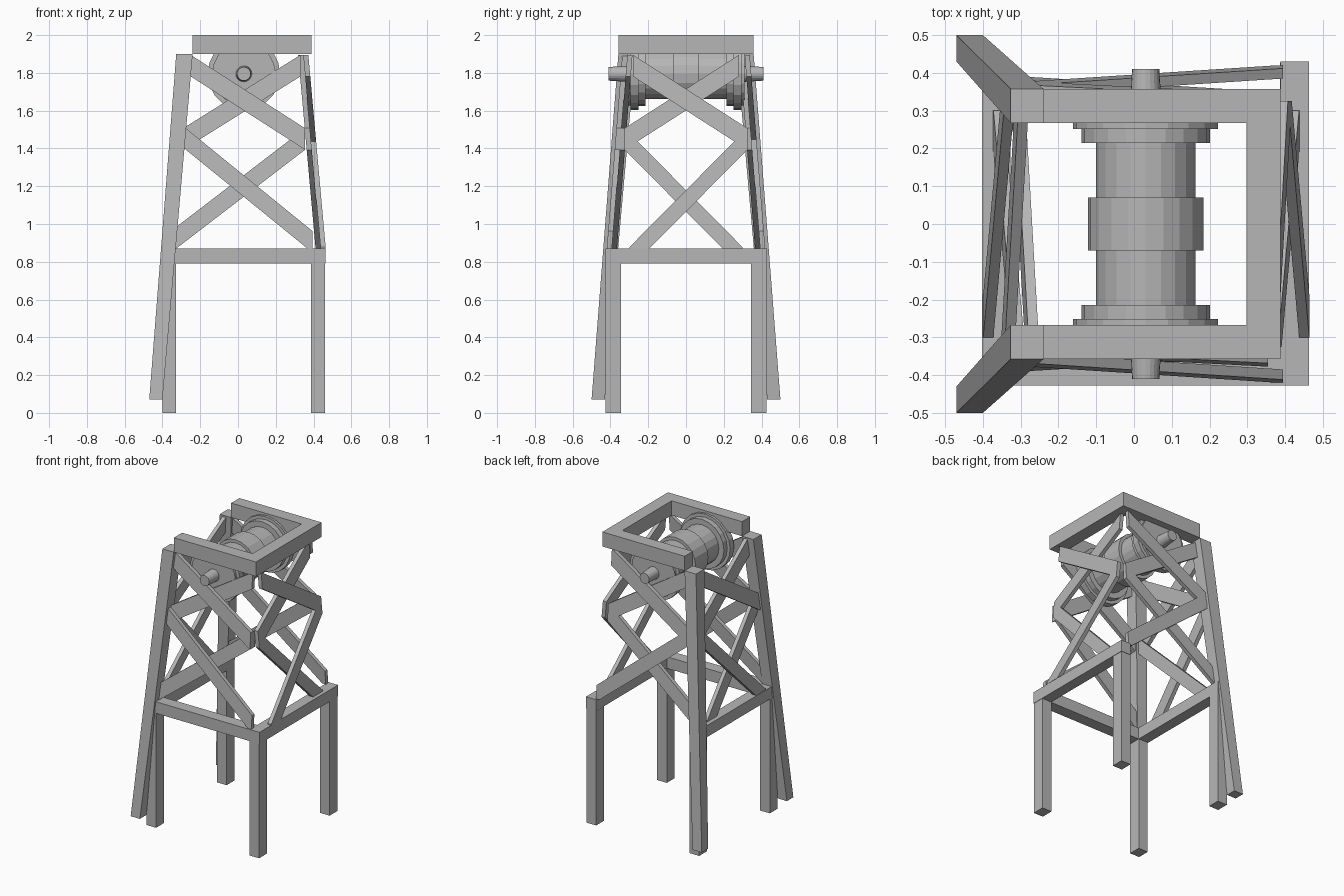
import bpy, bmesh, math
from mathutils import Vector

if "Cube" in bpy.data.objects:
    bpy.data.objects.remove(bpy.data.objects["Cube"])

grey = bpy.data.materials.new("plain_grey")
grey.diffuse_color = (0.47, 0.47, 0.47, 1)
grey.use_nodes = True
grey.node_tree.nodes["Principled BSDF"].inputs["Base Color"].default_value = grey.diffuse_color


def finish(bm, name):
    bmesh.ops.recalc_face_normals(bm, faces=bm.faces)
    me = bpy.data.meshes.new(name)
    bm.to_mesh(me)
    bm.free()
    me.materials.append(grey)
    ob = bpy.data.objects.new(name, me)
    bpy.context.collection.objects.link(ob)
    return ob


def loft(name, lower, upper, zmin=None, zmax=None):
    """Solid between two rings of four points, optionally trimmed in height."""
    bm = bmesh.new()
    a = [bm.verts.new(p) for p in lower]
    b = [bm.verts.new(p) for p in upper]
    bm.faces.new(a)
    bm.faces.new(b)
    for i in range(4):
        j = (i + 1) % 4
        bm.faces.new((a[i], a[j], b[j], b[i]))
    for z, n in ((zmin, -1), (zmax, 1)):
        if z is not None:
            geom = bm.verts[:] + bm.edges[:] + bm.faces[:]
            bmesh.ops.bisect_plane(bm, geom=geom, plane_co=(0, 0, z),
                                   plane_no=(0, 0, n), clear_outer=True)
            edges = [e for e in bm.edges if e.is_boundary]
            if edges:
                bmesh.ops.holes_fill(bm, edges=edges, sides=0)
    return finish(bm, name)


def rect(x0, x1, y0, y1, z):
    return [(x0, y0, z), (x1, y0, z), (x1, y1, z), (x0, y1, z)]


def box(name, x0, x1, y0, y1, z0, z1):
    return loft(name, rect(x0, x1, y0, y1, z0), rect(x0, x1, y0, y1, z1))


def lathe(name, profile, cx=0.031, cz=1.795, n=20):
    """Solid of revolution about the y direction; profile is (y, radius)."""
    bm = bmesh.new()
    rings = []
    for y, r in profile:
        rings.append([bm.verts.new((cx + r * math.cos(2 * math.pi * i / n), y,
                                    cz + r * math.sin(2 * math.pi * i / n)))
                      for i in range(n)])
    for a, b in zip(rings, rings[1:]):
        for i in range(n):
            j = (i + 1) % n
            bm.faces.new((a[i], a[j], b[j], b[i]))
    bm.faces.new(rings[0])
    bm.faces.new(rings[-1])
    return finish(bm, name)


# Top frame, open on the left side
for s, side in ((-1, "front"), (1, "back")):
    y0, y1 = sorted((s * 0.268, s * 0.358))
    box("top_beam_" + side, -0.24, 0.388, y0, y1, 1.9, 2.0)
box("top_beam_right", 0.298, 0.388, -0.268, 0.268, 1.9, 2.0)

# Long sloping legs on the left, upright legs at all corners
for s, side in ((-1, "front"), (1, "back")):
    lo = sorted((s * 0.43, s * 0.50))
    hi = sorted((s * 0.268, s * 0.358))
    loft("sloping_leg_" + side, rect(-0.47, -0.40, *lo, 0.07),
         rect(-0.327, -0.24, *hi, 1.9))
    y0, y1 = sorted((s * 0.343, s * 0.427))
    box("upright_leg_left_" + side, -0.40, -0.327, y0, y1, 0, 0.79)
    box("upright_leg_right_" + side, 0.387, 0.46, y0, y1, 0, 0.79)

# Middle beams on front, right and left
box("middle_beam_front", -0.40, 0.46, -0.427, -0.345, 0.79, 0.87)
box("middle_beam_right", 0.388, 0.463, -0.427, 0.43, 0.79, 0.87)
box("middle_beam_left", -0.403, -0.327, -0.427, 0.427, 0.79, 0.87)

# Face mappings: (along, height, depth) to a point on each leaning side
faces = {
    "front": lambda u, z, d: (u, -(0.31 + 0.08 * (1.9 - z) + d), z),
    "back": lambda u, z, d: (u, 0.31 + 0.08 * (1.9 - z) + d, z),
    "right": lambda u, z, d: (0.345 + 0.09 * (1.9 - z) + d, u, z),
    "left": lambda u, z, d: (-(0.28 + 0.09 * (1.9 - z) + d), u, z),
}


def brace(name, face, p, q, outer):
    h = 0.057
    d0, d1 = (0.0, 0.027) if outer else (-0.027, 0.0)
    f = faces[face]
    ring = [[f(u, z + dz, d) for d, dz in ((d0, -h), (d1, -h), (d1, h), (d0, h))]
            for u, z in (p, q)]
    return loft(name, ring[0], ring[1], 0.87, 1.9)


# Crossed braces: two crosses per side, one plank of each lying outside
wide_neg = [(-0.25, 1.838), (-0.282, 1.455), (-0.33, 0.925)]
wide_pos = [(0.33, 1.838), (0.355, 1.45), (0.395, 0.905)]
side_neg = [(-0.28, 1.838), (-0.325, 1.45), (-0.30, 0.82)]
side_pos = [(-u, z) for u, z in side_neg]
setup = {  # side: (upper plank falling toward + is outside, same for lower)
    "front": (wide_neg, wide_pos, True, True),
    "back": (wide_neg, wide_pos, False, True),
    "right": (side_neg, side_pos, True, False),
    "left": (side_neg, side_pos, False, False),
}
for face, (neg, pos, up, low) in setup.items():
    brace(face + "_upper_brace_a", face, neg[0], pos[1], up)
    brace(face + "_upper_brace_b", face, pos[0], neg[1], not up)
    brace(face + "_lower_brace_a", face, neg[1], pos[2], low)
    brace(face + "_lower_brace_b", face, pos[1], neg[2], not low)

# Winch drum with centre band, flanges and axle ends
lathe("drum", [(-0.22, 0.132), (-0.07, 0.132), (-0.07, 0.153),
               (0.07, 0.153), (0.07, 0.132), (0.22, 0.132)])
for s, side in ((-1, "front"), (1, "back")):
    lathe("flange_" + side, [(s * y, r) for y, r in (
        (0.215, 0.17), (0.252, 0.17), (0.252, 0.192), (0.295, 0.192),
        (0.295, 0.168), (0.31, 0.168))])
    lathe("axle_end_" + side, [(s * y, r) for y, r in ((0.30, 0.043), (0.41, 0.036))])
